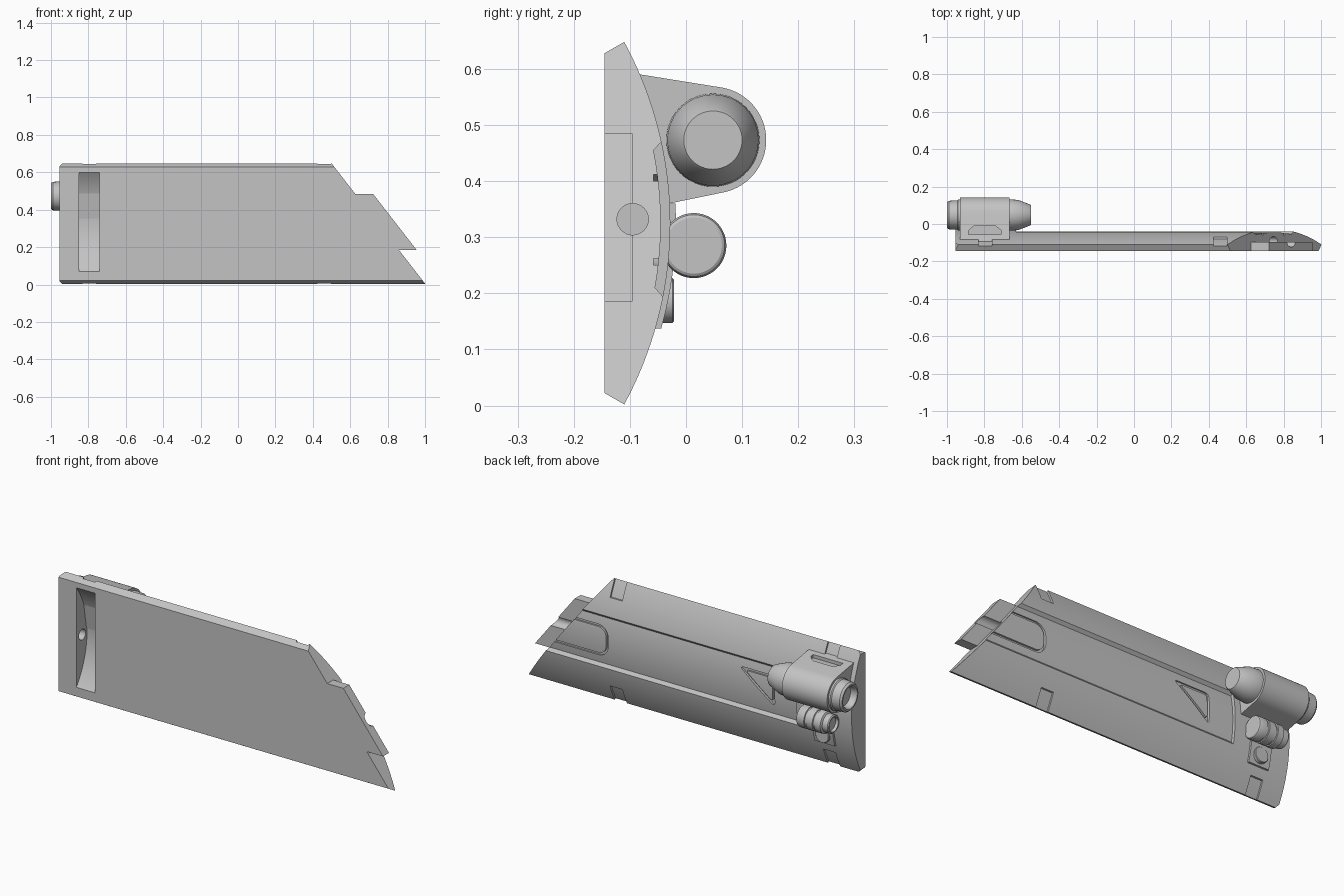
import bpy, bmesh, math

if "Cube" in bpy.data.objects:
    bpy.data.objects.remove(bpy.data.objects["Cube"], do_unlink=True)

grey = bpy.data.materials.new("plain_grey")
grey.use_nodes = True
GREY = (0.55, 0.55, 0.55, 1)
grey.diffuse_color = GREY
grey.node_tree.nodes["Principled BSDF"].inputs["Base Color"].default_value = GREY

MID = 0.325           # mid height of the panel
R = 0.677             # radius of the curved back
AXIS = -0.028 - R     # y of the curve's centre


def finish(bm, name):
    bmesh.ops.recalc_face_normals(bm, faces=bm.faces)
    mesh = bpy.data.meshes.new(name)
    bm.to_mesh(mesh)
    bm.free()
    mesh.materials.append(grey)
    ob = bpy.data.objects.new(name, mesh)
    bpy.context.collection.objects.link(ob)
    return ob


def place(axis, p, t):
    """Put a 2D point on the plane at distance t along an axis."""
    return {"x": (t, p[0], p[1]), "y": (p[0], t, p[1]), "z": (p[0], p[1], t)}[axis]


def prism(name, pts, axis, a, b):
    bm = bmesh.new()
    lo = [bm.verts.new(place(axis, p, a)) for p in pts]
    hi = [bm.verts.new(place(axis, p, b)) for p in pts]
    bm.faces.new(lo)
    bm.faces.new(hi)
    n = len(pts)
    for i in range(n):
        j = (i + 1) % n
        bm.faces.new((lo[i], lo[j], hi[j], hi[i]))
    return finish(bm, name)


def ribbon(name, outer, inner, closed, a, b):
    """Strip between two outlines in x-z, extruded along y."""
    bm = bmesh.new()
    rows = [[bm.verts.new((p[0], a, p[1])) for p in o] for o in (outer, inner)]
    n = len(outer)
    for i in range(n if closed else n - 1):
        j = (i + 1) % n
        bm.faces.new((rows[0][i], rows[0][j], rows[1][j], rows[1][i]))
    new = bmesh.ops.extrude_face_region(bm, geom=bm.faces[:])["geom"]
    verts = [v for v in new if isinstance(v, bmesh.types.BMVert)]
    bmesh.ops.translate(bm, verts=verts, vec=(0, b - a, 0))
    return finish(bm, name)


def lathe(name, profile, y, z, seg=48):
    """Turn (x, radius) points about a line along x."""
    bm = bmesh.new()
    rings = []
    for x, r in profile:
        rings.append([bm.verts.new((x, y + r * math.cos(k * math.tau / seg),
                                    z + r * math.sin(k * math.tau / seg))) for k in range(seg)])
    for p, q in zip(rings, rings[1:]):
        for k in range(seg):
            m = (k + 1) % seg
            bm.faces.new((p[k], p[m], q[m], q[k]))
    bm.faces.new(rings[0])
    bm.faces.new(rings[-1])
    return finish(bm, name)


def arc(cx, cz, r, a0, a1, n=24):
    return [(cx + r * math.cos(a0 + (a1 - a0) * i / n),
             cz + r * math.sin(a0 + (a1 - a0) * i / n)) for i in range(n + 1)]


def back_arc(z0, z1, offset=0.0, n=24):
    """Points on the curved back, pushed out by offset."""
    r = R + offset
    return arc(AXIS, MID, r, math.asin((z0 - MID) / r), math.asin((z1 - MID) / r), n)


def cut(target, *cutters):
    for c in cutters:
        mod = target.modifiers.new("cut", "BOOLEAN")
        mod.operation = "DIFFERENCE"
        mod.solver = "EXACT"
        mod.object = c
    deps = bpy.context.evaluated_depsgraph_get()
    mesh = bpy.data.meshes.new_from_object(target.evaluated_get(deps))
    target.modifiers.clear()
    target.data = mesh
    for c in cutters:
        bpy.data.objects.remove(c, do_unlink=True)


# Curved panel
panel = prism("panel", [(-0.145, 0.628), (-0.145, 0.022)] + back_arc(0.002, 0.648, n=40),
              "x", -0.955, 1.05)

# Slanted end with a thin tongue left proud in front
slope = 0.5 / 0.643
diagonal = lambda z: 0.5 + (0.648 - z) * slope
far = [(1.3, -0.1), (1.3, 0.8)]
outer_end = prism("outer_end", far + [(diagonal(0.8), 0.8), (diagonal(-0.1), -0.1)],
                  "y", -0.095, 0.2)
step = [(diagonal(0.8), 0.8)]
for z, first, second in ((0.485, 0, 0.095), (0.185, 0.095, 0)):
    step += [(diagonal(z) + first, z), (diagonal(z) + second, z)]
step.append((diagonal(-0.1), -0.1))
tongue_end = prism("tongue_end", far + step, "y", -0.3, 0.2)
cut(panel, tongue_end, outer_end)

# Chamfered corners at the square end
corners = [prism("corner", [(-0.97, z), (-0.935, z), (-0.97, z - s * 0.035)], "y", -0.3, 0.1)
           for z, s in ((0.652, 1), (-0.002, -1))]

# Sunken band along the back
band = prism("band", back_arc(0.21, 0.455, -0.017) + [(-0.02, 0.495), (-0.02, 0.17)],
             "x", -0.63, 1.3)

# Arched slot in the front and the rod hole that meets it
half, rise = 0.265, 0.09
sr = (half ** 2 + rise ** 2) / (2 * rise)
sa = math.asin(half / sr)
slot = prism("slot", arc(-0.055 - sr, 0.335, sr, -sa, sa) + [(-0.2, 0.6), (-0.2, 0.07)],
             "x", -0.85, -0.74)
rod_hole = lathe("rod_hole", [(-0.9, 0.028), (1.3, 0.028)], -0.095, 0.332, 32)
cut(panel, band, slot, rod_hole, *corners)

# Shallow recesses on the long edges
notches = []
for x in (-0.795, 0.46):
    for s in (-1, 1):
        pts = back_arc(MID + 0.235, MID + 0.34, -0.009, 8)
        pts += back_arc(MID + 0.235, MID + 0.35, 0.03, 8)[::-1]
        notches.append(prism("notch", [(y, MID + s * (z - MID)) for y, z in pts],
                             "x", x - 0.036, x + 0.036))

# Engraved loop near the slanted end
def loop(inset):
    r = 0.06 - inset
    lo, hi, x = 0.25 + inset, 0.412 - inset, 0.49 + inset
    return ([(1.2, hi)] + arc(x + r, hi - r, r, math.pi / 2, math.pi, 8)
            + arc(x + r, lo + r, r, math.pi, 1.5 * math.pi, 8) + [(1.2, lo)])

loop_groove = ribbon("loop_groove", loop(0), loop(0.012), False, -0.058, 0.0)

# Engraved triangle
def rounded(pts, r):
    out = []
    for i, p in enumerate(pts):
        ends = []
        for q in (pts[i - 1], pts[(i + 1) % len(pts)]):
            d = math.dist(p, q)
            ends.append([p[k] + (q[k] - p[k]) * r / d for k in (0, 1)])
        for t in (0, 0.25, 0.5, 0.75, 1):
            out.append([(1 - t) ** 2 * ends[0][k] + 2 * t * (1 - t) * p[k] + t * t * ends[1][k]
                        for k in (0, 1)])
    return out

tri = rounded([(-0.28, 0.412), (-0.49, 0.412), (-0.49, 0.25)], 0.025)
small = [(-0.437 + (x + 0.437) * 0.77, 0.357 + (z - 0.357) * 0.77) for x, z in tri]
tri_groove = ribbon("tri_groove", tri, small, True, -0.058, 0.0)
cut(panel, loop_groove, tri_groove, *notches)

# Housing for the large tube, with a pocket on its top
CY, CZ = 0.048, 0.473
housing = prism("tube_housing", [(-0.1, 0.593)]
                + arc(CY, CZ, 0.095, math.radians(80), math.radians(-78), 32)
                + [(-0.03, 0.36), (-0.06, 0.354)], "x", -0.93, -0.665)
cut(housing, prism("pocket", [(-0.885, -0.055), (-0.71, -0.055), (-0.71, -0.035),
                              (-0.74, -0.01), (-0.855, -0.01), (-0.885, -0.035)],
                   "z", 0.568, 0.7))

# Large tube: hollow rear end and tapered nose
large_tube = lathe("large_tube", [
    (-0.965, 0.052), (-0.995, 0.056), (-1.0, 0.06), (-1.0, 0.068), (-0.99, 0.076),
    (-0.945, 0.078), (-0.94, 0.083), (-0.66, 0.083), (-0.62, 0.081),
    (-0.555, 0.056), (-0.55, 0.052)], CY, CZ)

# Small tube with ring grooves
small_tube = lathe("small_tube", [
    (-0.865, 0.036), (-0.88, 0.038), (-0.88, 0.044), (-0.875, 0.048), (-0.845, 0.048),
    (-0.84, 0.058), (-0.805, 0.058), (-0.803, 0.053), (-0.795, 0.053), (-0.793, 0.058),
    (-0.755, 0.058), (-0.753, 0.053), (-0.745, 0.053), (-0.743, 0.058),
    (-0.705, 0.058), (-0.698, 0.055), (-0.695, 0.05)], 0.014, 0.285)

# Mounting strip under the small tube, with a round button
strip = prism("mounting_strip", back_arc(0.137, 0.36, 0.01, 12)
              + back_arc(0.137, 0.36, -0.015, 12)[::-1], "x", -0.845, -0.725)
button = lathe("button", [(-0.015, 0.04), (0.012, 0.04), (0.015, 0.037)], 0, 0, 32)
tilt = math.asin((0.187 - MID) / R)
button.rotation_euler = (tilt, 0, math.pi / 2)
button.location = (-0.785, AXIS + (R + 0.006) * math.cos(tilt), 0.187)

# Smooth shading with crisp edges
parts = [panel, housing, large_tube, small_tube, strip, button]
bpy.ops.object.select_all(action="DESELECT")
for ob in parts:
    ob.select_set(True)
bpy.context.view_layer.objects.active = panel
bpy.ops.object.shade_smooth_by_angle(angle=math.radians(25))
